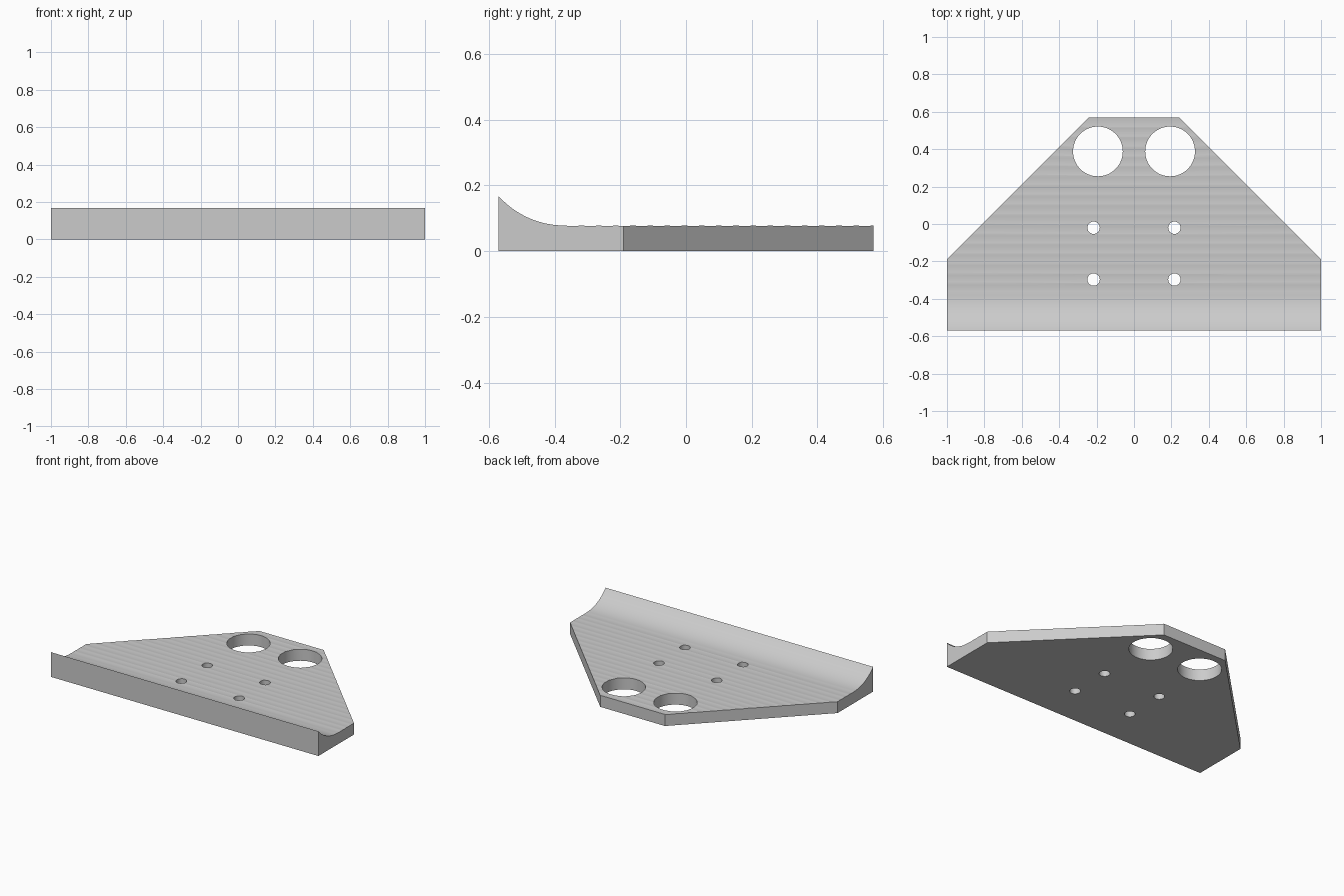
import bpy, bmesh, math
from mathutils import Vector

cube = bpy.data.objects.get("Cube")
if cube:
    bpy.data.objects.remove(cube, do_unlink=True)

grey = bpy.data.materials.new("plain grey")
grey.use_nodes = True
grey.diffuse_color = (0.6, 0.6, 0.6, 1)
grey.node_tree.nodes["Principled BSDF"].inputs["Base Color"].default_value = (0.6, 0.6, 0.6, 1)

WIDTH, DEPTH, LIP, TOP = 1.0, 0.57, 0.167, 0.078
CURVE_END, RADIUS = -0.37, 0.268
RIPPLES, RIPPLE_DEPTH, STEPS = 18, 0.0015, 6

# Side profile: flat base, shallow scallops on top, curved lip at the front
profile = [(-DEPTH, 0), (DEPTH, 0)]
pitch = (DEPTH - CURVE_END) / RIPPLES
for i in range(RIPPLES * STEPS):
    t = (i % STEPS) / STEPS
    profile.append((DEPTH - i * pitch / STEPS, TOP - RIPPLE_DEPTH * 4 * t * (1 - t)))
sweep = math.asin((CURVE_END + DEPTH) / RADIUS)
for i in range(24):
    a = sweep * i / 24
    profile.append((CURVE_END - RADIUS * math.sin(a), TOP + RADIUS * (1 - math.cos(a))))
profile.append((-DEPTH, LIP))

# Extrude the profile across the width
bm = bmesh.new()
face = bm.faces.new([bm.verts.new((-WIDTH, y, z)) for y, z in profile])
ext = bmesh.ops.extrude_face_region(bm, geom=[face])
bmesh.ops.translate(bm, vec=(2 * WIDTH, 0, 0),
                    verts=[v for v in ext["geom"] if isinstance(v, bmesh.types.BMVert)])

# Cut both rear corners diagonally
for side in (-1, 1):
    normal = Vector((side * 0.762, 0.76, 0)).normalized()
    cut = bmesh.ops.bisect_plane(bm, geom=bm.verts[:] + bm.edges[:] + bm.faces[:],
                                 plane_co=(side * WIDTH, -0.19, 0), plane_no=normal,
                                 clear_outer=True)
    edges = [e for e in cut["geom_cut"] if isinstance(e, bmesh.types.BMEdge)]
    bmesh.ops.holes_fill(bm, edges=edges, sides=0)
bmesh.ops.recalc_face_normals(bm, faces=bm.faces[:])
mesh = bpy.data.meshes.new("plate")
bm.to_mesh(mesh)
bm.free()
plate = bpy.data.objects.new("plate", mesh)
bpy.context.collection.objects.link(plate)
mesh.materials.append(grey)


def drill(x, y, radius):
    """Bore a vertical round hole through the plate."""
    bpy.ops.mesh.primitive_cylinder_add(vertices=64, radius=radius, depth=1, location=(x, y, 0))
    cutter = bpy.context.object
    cutter.name = "hole_cutter"
    cutter.hide_render = True
    cutter.data.materials.append(grey)
    bpy.ops.object.select_all(action="DESELECT")
    plate.select_set(True)
    bpy.context.view_layer.objects.active = plate
    mod = plate.modifiers.new("hole", "BOOLEAN")
    mod.operation, mod.solver, mod.object = "DIFFERENCE", "EXACT", cutter
    bpy.ops.object.modifier_apply(modifier=mod.name)
    bpy.data.objects.remove(cutter, do_unlink=True)


# Mirrored pairs: large openings at the rear, small bolt holes in the middle
for side in (-1, 1):
    drill(side * 0.193, 0.388, 0.133)
    drill(side * 0.216, -0.02, 0.033)
    drill(side * 0.216, -0.297, 0.033)

bpy.ops.object.shade_smooth_by_angle(angle=math.radians(30))
